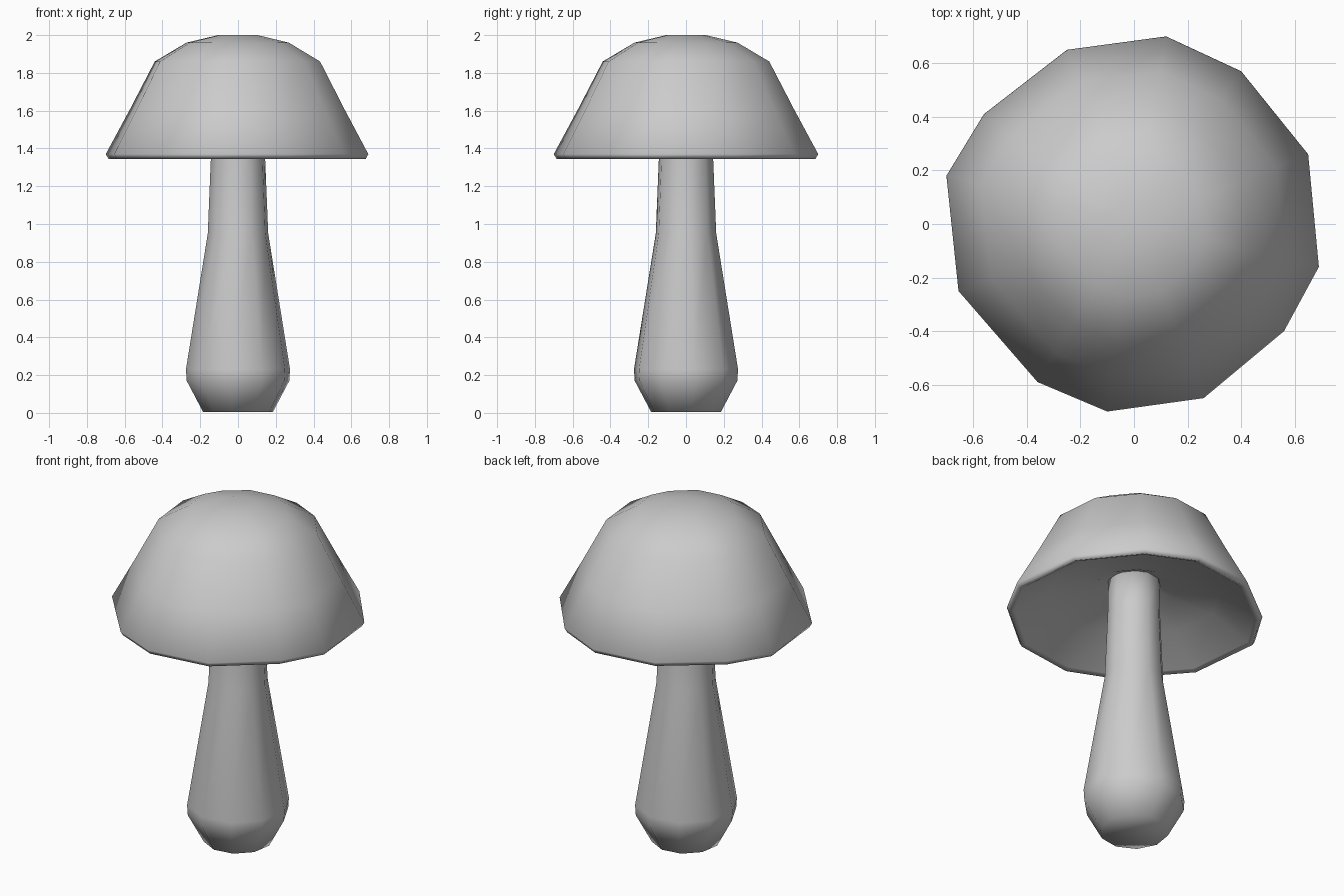
import bpy, bmesh
from math import cos, sin, tau, radians

if "Cube" in bpy.data.objects:
    bpy.data.objects.remove(bpy.data.objects["Cube"])


def loft(name, rings, cap_start=True, cap_end=True):
    """Skin a stack of equal-length point rings and smooth-shade the result."""
    bm = bmesh.new()
    loops = [[bm.verts.new(p) for p in ring] for ring in rings]
    n = len(loops[0])
    for a, b in zip(loops, loops[1:]):
        for i in range(n):
            j = (i + 1) % n
            bm.faces.new((a[i], a[j], b[j], b[i]))
    if cap_start:
        bm.faces.new(loops[0][::-1])
    if cap_end:
        bm.faces.new(loops[-1])
    bmesh.ops.recalc_face_normals(bm, faces=bm.faces)
    for f in bm.faces:
        f.smooth = True
    mesh = bpy.data.meshes.new(name)
    bm.to_mesh(mesh)
    bm.free()
    obj = bpy.data.objects.new(name, mesh)
    bpy.context.collection.objects.link(obj)
    return obj


# Cap: uneven twelve-sided rim, scaled up over the crown and into the hollow
rim = [(0.65, 0.26), (0.40, 0.57), (0.12, 0.70), (-0.25, 0.65),
       (-0.56, 0.41), (-0.70, 0.18), (-0.655, -0.25), (-0.36, -0.59),
       (-0.10, -0.70), (0.26, -0.65), (0.56, -0.40), (0.69, -0.16)]
cap_profile = [(0.20, 1.55), (0.32, 1.51), (0.65, 1.48), (0.94, 1.355),
               (0.98, 1.345), (1.0, 1.37), (0.815, 1.61), (0.63, 1.86),
               (0.39, 1.96), (0.15, 2.0)]
loft("mushroom_cap", [[(x * s, y * s, z) for x, y in rim]
                      for s, z in cap_profile])

# Stem: bulbous foot tapering to a slim neck that runs up inside the cap
stem_profile = [(0.187, 0.005), (0.275, 0.17), (0.279, 0.23),
                (0.162, 0.95), (0.145, 1.36), (0.145, 1.56)]
sides = 10
loft("mushroom_stem", [[(r * cos(tau * i / sides + radians(9)),
                         r * sin(tau * i / sides + radians(9)), z)
                        for i in range(sides)] for r, z in stem_profile])
